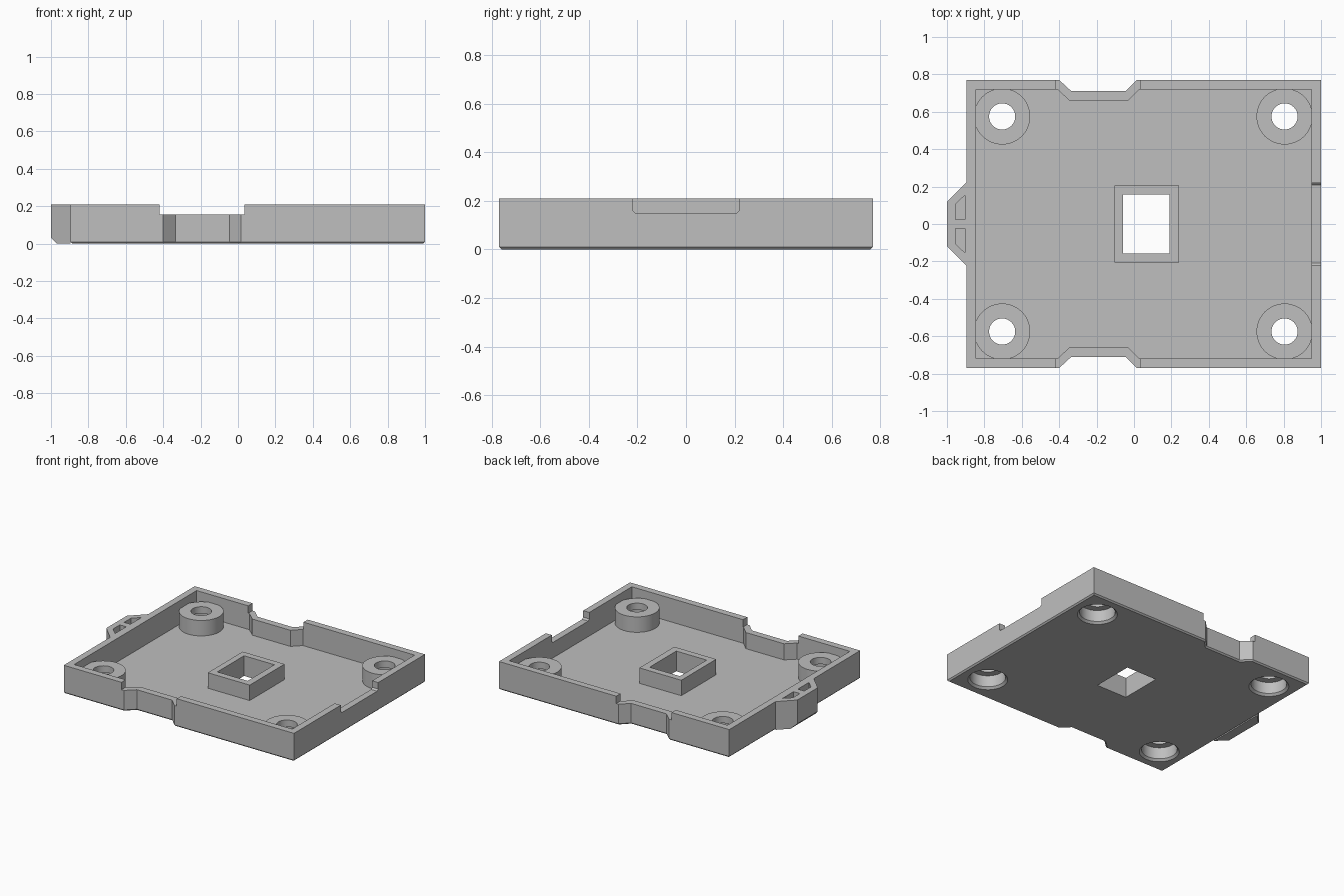
import bpy, bmesh, math

cube = bpy.data.objects.get("Cube")
if cube:
    bpy.data.objects.remove(cube, do_unlink=True)

grey = bpy.data.materials.new("grey_plastic")
grey.use_nodes = True
grey.diffuse_color = (0.52, 0.52, 0.52, 1)
grey.node_tree.nodes["Principled BSDF"].inputs["Base Color"].default_value = (0.52, 0.52, 0.52, 1)


def finish(name, bm):
    bmesh.ops.recalc_face_normals(bm, faces=bm.faces)
    mesh = bpy.data.meshes.new(name)
    bm.to_mesh(mesh)
    bm.free()
    mesh.materials.append(grey)
    ob = bpy.data.objects.new(name, mesh)
    bpy.context.collection.objects.link(ob)
    return ob


def prism(name, pts, z0, z1, chamfer=0, pick=lambda e: True):
    """Extrude a plan outline, optionally chamfering chosen bottom edges."""
    bm = bmesh.new()
    face = bm.faces.new([bm.verts.new((x, y, z0)) for x, y in pts])
    top = bmesh.ops.extrude_face_region(bm, geom=[face])["geom"]
    for v in top:
        if isinstance(v, bmesh.types.BMVert):
            v.co.z = z1
    bmesh.ops.recalc_face_normals(bm, faces=bm.faces)
    if chamfer:
        low = [e for e in bm.edges if all(abs(v.co.z - z0) < 1e-5 for v in e.verts) and pick(e)]
        bmesh.ops.bevel(bm, geom=low, offset=chamfer, segments=1, affect='EDGES')
    return finish(name, bm)


def rect(x0, x1, y0, y1):
    return [(x0, y0), (x1, y0), (x1, y1), (x0, y1)]


def mirrored(half):
    return half + [(x, -y) for x, y in reversed(half)]


def lathe(name, profile, x, y, steps=48):
    bm = bmesh.new()
    rings = []
    for i in range(steps):
        a = 2 * math.pi * i / steps
        rings.append([bm.verts.new((x + r * math.cos(a), y + r * math.sin(a), z)) for r, z in profile])
    n = len(profile)
    for i in range(steps):
        a, b = rings[i], rings[(i + 1) % steps]
        for j in range(n):
            k = (j + 1) % n
            bm.faces.new((a[j], b[j], b[k], a[k]))
    return finish(name, bm)


def cut(ob, cutters):
    for c in cutters:
        c.hide_render = True
        mod = ob.modifiers.new("cut", 'BOOLEAN')
        mod.operation = 'DIFFERENCE'
        mod.solver = 'EXACT'
        mod.object = c
        bpy.context.view_layer.objects.active = ob
        bpy.ops.object.modifier_apply(modifier=mod.name)


# Tray with notched long sides
outer = mirrored([(1, .77), (.015, .77), (-.045, .71), (-.335, .71), (-.4, .77), (-.895, .77)])
inner = mirrored([(.95, .72), (.03, .72), (-.03, .66), (-.345, .66), (-.41, .72), (-.845, .72)])
tray = prism("tray", outer, 0, .21, .01)

centres = [(x, y) for x in (-.705, .805) for y in (-.575, .575)]
window = prism("window_cutter", rect(-.06, .19, -.157, .157), -.1, .4)
cutters = [
    prism("cavity_cutter", inner, .035, .4),
    prism("side_notch_cutter", rect(-.42, .035, -1, 1), .155, .5),
    prism("end_notch_cutter", rect(.9, 1.2, -.22, .22), .15, .5, .012,
          lambda e: abs(e.verts[0].co.y - e.verts[1].co.y) < 1e-5),
    window,
]
for x, y in centres:
    circle = [(x + .14 * math.cos(i * math.pi / 24), y + .14 * math.sin(i * math.pi / 24)) for i in range(48)]
    cutters.append(prism("bore_cutter", circle, -.1, .1))
cut(tray, cutters)

# Frame around the central window
frame = prism("window_frame", rect(-.105, .24, -.205, .205), .02, .15)
cut(frame, [window])

# Counterbored screw bosses
section = [(.135, 0), (.12, .015), (.12, .1), (.07, .1), (.07, .15),
           (.15, .15), (.15, .02), (.14, .02), (.14, 0)]
bosses = [lathe("screw_boss", section, x, y) for x, y in centres]

# End lug with two pockets
lug = prism("end_lug", mirrored([(-.895, .225), (-1, .12)]), 0, .21, .033,
            lambda e: all(v.co.x < -.99 for v in e.verts))
pocket = [(-.955, .025), (-.903, .025), (-.903, .155), (-.955, .105)]
pockets = [prism("pocket_cutter", [(x, s * y) for x, y in pocket], .1, .4) for s in (1, -1)]
cut(lug, pockets)

for c in cutters + pockets:
    bpy.data.objects.remove(c, do_unlink=True)

# Smooth the round bosses, keep their rims crisp
bpy.ops.object.select_all(action='DESELECT')
for b in bosses:
    b.select_set(True)
bpy.context.view_layer.objects.active = bosses[0]
bpy.ops.object.shade_smooth_by_angle(angle=math.radians(30))
